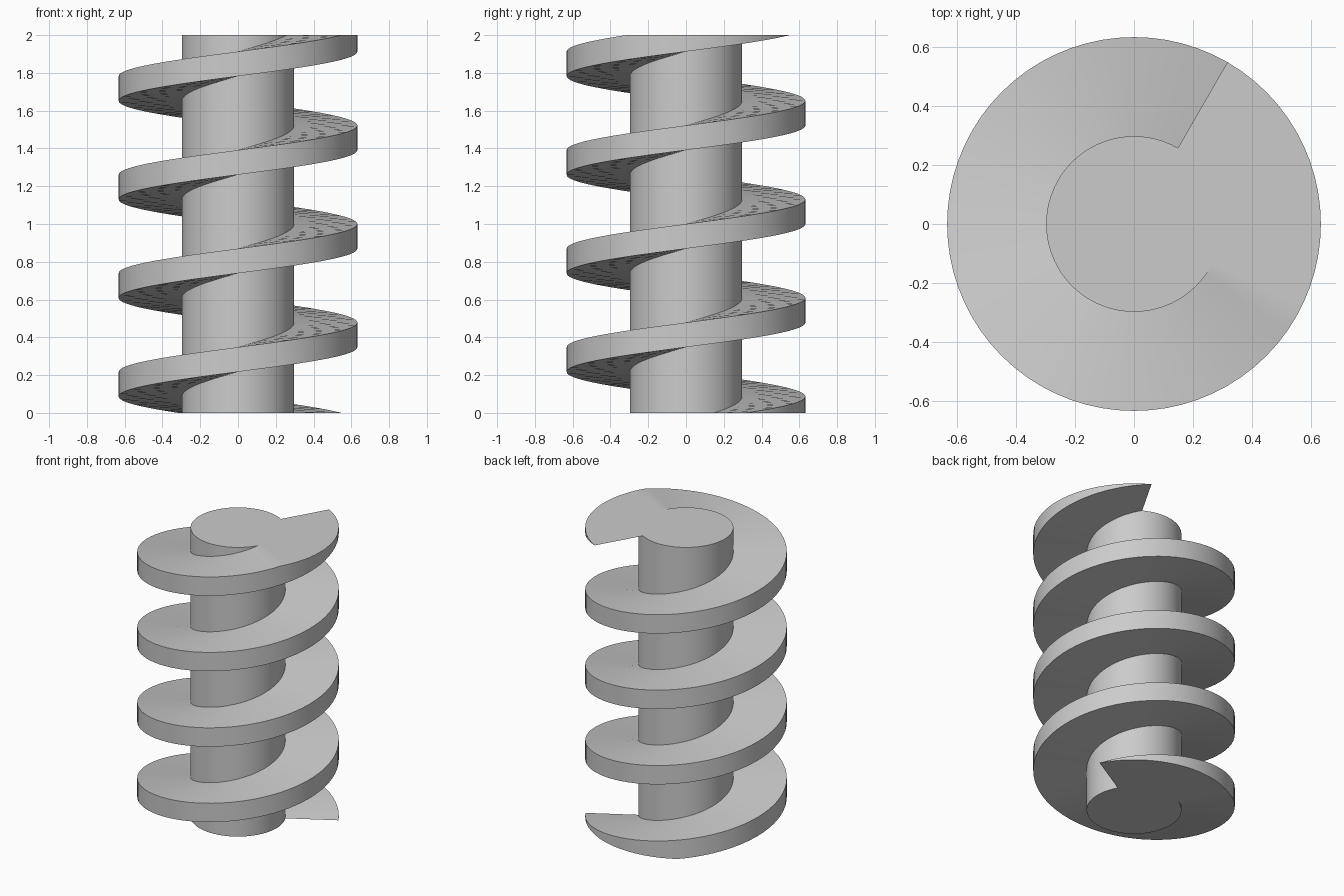
import bpy
import bmesh
from math import cos, sin, radians

default_cube = bpy.data.objects.get("Cube")
if default_cube:
    bpy.data.objects.remove(default_cube, do_unlink=True)

HEIGHT = 2.0
CORE_R = 0.297
FLIGHT_R = 0.632
START, END, STEP = 30, 1500, 5          # helix angles in degrees
THICK_ANGLE = 90                        # flight thickness as a share of a turn
RISE = HEIGHT / (END - START - THICK_ANGLE)

# Single grey metal
metal = bpy.data.materials.new("grey metal")
metal.use_nodes = True
grey = (0.6, 0.6, 0.6, 1.0)
metal.diffuse_color = grey
metal.node_tree.nodes["Principled BSDF"].inputs["Base Color"].default_value = grey


def finish(name, bm):
    """Turn a bmesh into a smooth shaded object."""
    bmesh.ops.recalc_face_normals(bm, faces=bm.faces)
    mesh = bpy.data.meshes.new(name)
    bm.to_mesh(mesh)
    bm.free()
    mesh.materials.append(metal)
    obj = bpy.data.objects.new(name, mesh)
    bpy.context.collection.objects.link(obj)
    bpy.ops.object.select_all(action='DESELECT')
    obj.select_set(True)
    bpy.context.view_layer.objects.active = obj
    bpy.ops.object.shade_smooth_by_angle(angle=radians(30))
    return obj


def clamp(z):
    return max(0.0, min(HEIGHT, z))


# Central shaft
bm = bmesh.new()
bmesh.ops.create_cone(bm, cap_ends=True, segments=360 // STEP,
                      radius1=CORE_R, radius2=CORE_R, depth=HEIGHT)
bmesh.ops.translate(bm, verts=bm.verts, vec=(0, 0, HEIGHT / 2))
finish("core_shaft", bm)

# Spiral flight: a rectangular section swept up the shaft, trimmed flat at both ends
bm = bmesh.new()
inner = CORE_R - 0.005
rings = []
for angle in range(START, END + STEP, STEP):
    a = radians(angle)
    top = clamp((angle - START) * RISE)
    bottom = clamp((angle - START - THICK_ANGLE) * RISE)
    section = [(inner, bottom), (FLIGHT_R, bottom), (FLIGHT_R, top), (inner, top)]
    rings.append([bm.verts.new((r * cos(a), r * sin(a), z)) for r, z in section])
for low, high in zip(rings, rings[1:]):
    for i in range(4):
        j = (i + 1) % 4
        bm.faces.new((low[i], low[j], high[j], high[i]))
bmesh.ops.remove_doubles(bm, verts=bm.verts, dist=0.0001)
finish("spiral_flight", bm)
